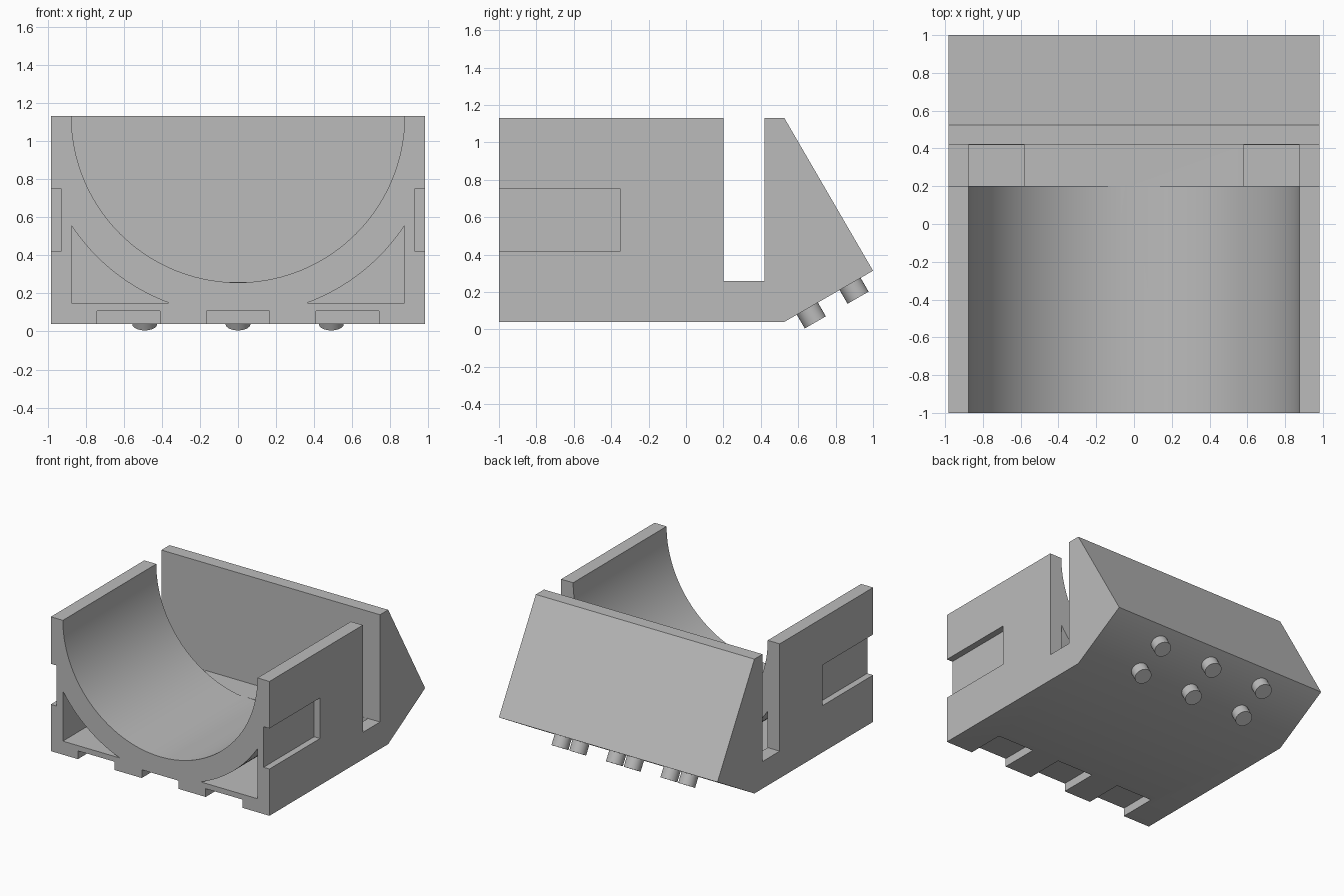
import bpy, bmesh
from math import sin, cos, pi, radians, acos, asin
from mathutils import Vector, Matrix

if "Cube" in bpy.data.objects:
    bpy.data.objects.remove(bpy.data.objects["Cube"])

grey = bpy.data.materials.new("plain grey")
grey.use_nodes = True
COLOUR = (0.5, 0.5, 0.5, 1)
grey.diffuse_color = COLOUR
grey.node_tree.nodes["Principled BSDF"].inputs["Base Color"].default_value = COLOUR

HALF_W, BASE, TOP = 0.983, 0.04, 1.132
BORE_R, POCKET_R = 0.875, 1.047


def prism(name, points, axis, start, end):
    """Extrude a closed outline along x (points are y, z) or y (points are x, z)."""
    bm = bmesh.new()
    place = (lambda p: (start, *p)) if axis == "x" else (lambda p: (p[0], start, p[1]))
    face = bm.faces.new([bm.verts.new(place(p)) for p in points])
    step = (end - start, 0, 0) if axis == "x" else (0, end - start, 0)
    new = bmesh.ops.extrude_face_region(bm, geom=[face])["geom"]
    bmesh.ops.translate(bm, vec=step, verts=[v for v in new if isinstance(v, bmesh.types.BMVert)])
    bmesh.ops.recalc_face_normals(bm, faces=bm.faces)
    mesh = bpy.data.meshes.new(name)
    bm.to_mesh(mesh)
    bm.free()
    mesh.materials.append(grey)
    obj = bpy.data.objects.new(name, mesh)
    bpy.context.collection.objects.link(obj)
    return obj


def rect(a0, a1, b0, b1):
    return [(a0, b0), (a1, b0), (a1, b1), (a0, b1)]


def arc(radius, start, end, steps):
    """Points of an arc about the bore axis."""
    angles = [start + (end - start) * i / steps for i in range(steps + 1)]
    return [(radius * cos(a), TOP + radius * sin(a)) for a in angles]


def smooth(obj):
    bpy.ops.object.select_all(action="DESELECT")
    obj.select_set(True)
    bpy.context.view_layer.objects.active = obj
    bpy.ops.object.shade_smooth_by_angle(angle=radians(30))


# Main block with the slot and the wedge-shaped back wall
body = prism("cradle_body", [
    (-1, BASE), (0.525, BASE), (1, 0.314), (0.525, TOP), (0.42, TOP),
    (0.42, 0.26), (0.2, 0.26), (0.2, TOP), (-1, TOP)], "x", -HALF_W, HALF_W)

# Half-round bore
cutters = [prism("bore_cutter",
                 arc(BORE_R, pi, 2 * pi, 72) + [(BORE_R, 1.3), (-BORE_R, 1.3)],
                 "y", -1.1, 0.21)]

# Curved corner pockets, side grooves and bottom notches
pocket_floor = 0.15
a_side = -acos(BORE_R / POCKET_R)
a_floor = -asin((TOP - pocket_floor) / POCKET_R)
for s in (-1, 1):
    outline = arc(POCKET_R, a_side, a_floor, 16) + [(BORE_R, pocket_floor)]
    cutters.append(prism("pocket_cutter", [(s * x, z) for x, z in outline], "y", -1.1, 0.419))
    cutters.append(prism("groove_cutter", rect(-1.1, -0.35, 0.42, 0.75), "x", s * 0.93, s * 1.1))
for x in (-0.575, 0, 0.575):
    cutters.append(prism("notch_cutter", rect(x - 0.165, x + 0.165, -0.1, 0.107), "y", -1.1, -0.685))

bpy.context.view_layer.objects.active = body
for cutter in cutters:
    mod = body.modifiers.new("cut", "BOOLEAN")
    mod.operation, mod.solver, mod.object = "DIFFERENCE", "EXACT", cutter
    bpy.ops.object.modifier_apply(modifier=mod.name)
    bpy.data.objects.remove(cutter)
smooth(body)

# Contact pegs standing square to the sloping underside
tilt = radians(30)
along = Vector((0, cos(tilt), sin(tilt)))
outward = Vector((0, sin(tilt), -cos(tilt)))
corner = Vector((0, 0.525, BASE))
sunk, height = 0.02, 0.085
for x in (-0.49, 0, 0.49):
    for distance in (0.143, 0.407):
        centre = corner + along * distance + outward * (height - sunk) / 2 + Vector((x, 0, 0))
        bpy.ops.mesh.primitive_cylinder_add(
            vertices=32, radius=0.065, depth=height + sunk, location=centre,
            rotation=outward.to_track_quat("Z", "Y").to_euler())
        peg = bpy.context.object
        peg.name = "contact_peg"
        peg.data.materials.append(grey)
        smooth(peg)
